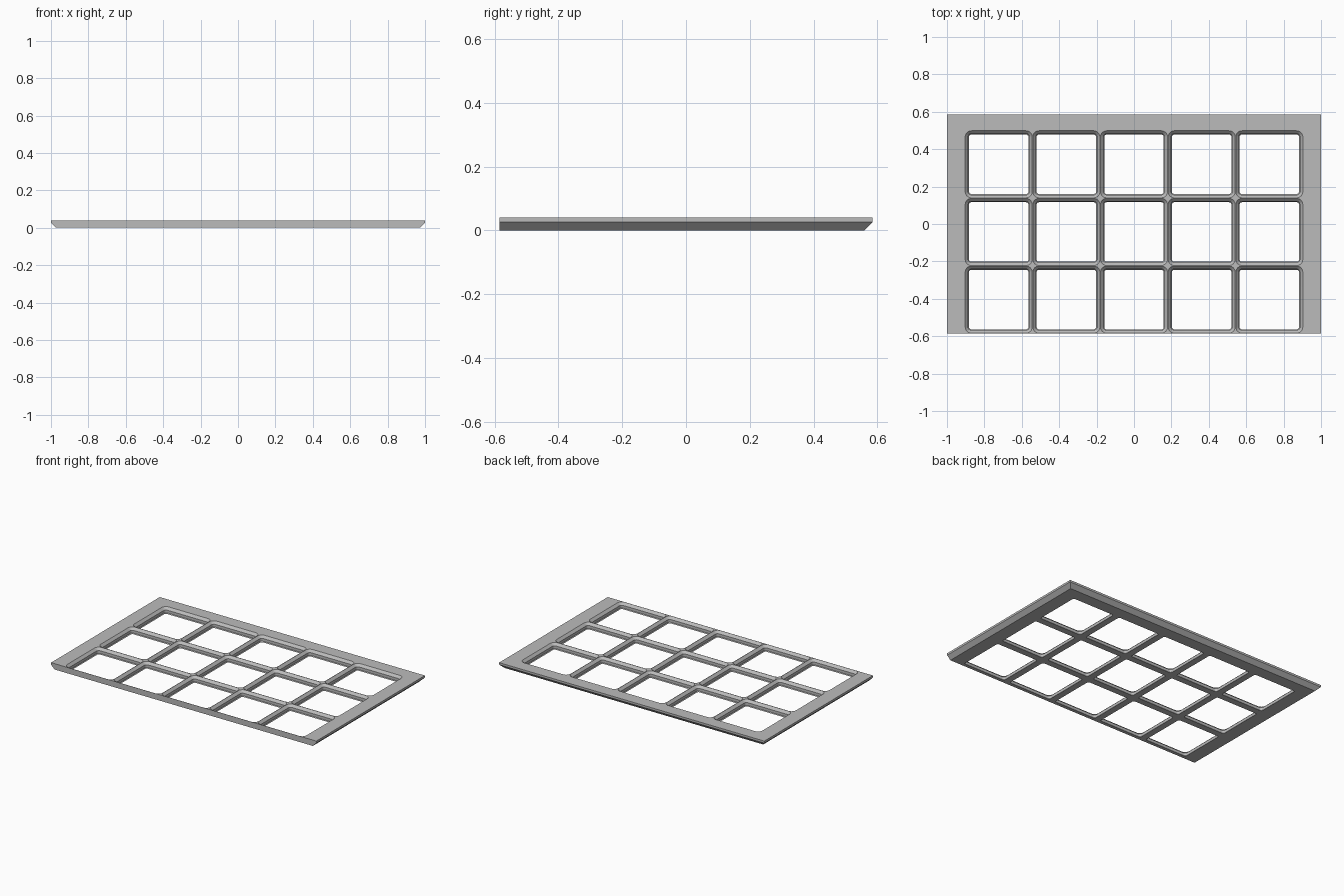
import bpy, bmesh, math

if "Cube" in bpy.data.objects:
    bpy.data.objects.remove(bpy.data.objects["Cube"], do_unlink=True)

HALF_X, HALF_Y, HEIGHT = 1.0, 0.585, 0.04
BEVEL = 0.026
PITCH, COLUMNS, ROWS = 0.3617, 5, 3

grey = bpy.data.materials.new("light grey")
grey.use_nodes = True
grey.diffuse_color = (0.5, 0.5, 0.5, 1)
grey.node_tree.nodes["Principled BSDF"].inputs["Base Color"].default_value = (0.5, 0.5, 0.5, 1)


def loft(bm, rings):
    """Skin a stack of matching rings and cap both ends."""
    loops = [[bm.verts.new(p) for p in ring] for ring in rings]
    n = len(loops[0])
    for low, high in zip(loops, loops[1:]):
        for i in range(n):
            j = (i + 1) % n
            bm.faces.new((low[i], low[j], high[j], high[i]))
    bm.faces.new(loops[0][::-1])
    bm.faces.new(loops[-1])


def make_object(name, bm):
    bmesh.ops.recalc_face_normals(bm, faces=bm.faces)
    mesh = bpy.data.meshes.new(name)
    bm.to_mesh(mesh)
    bm.free()
    mesh.materials.append(grey)
    obj = bpy.data.objects.new(name, mesh)
    bpy.context.collection.objects.link(obj)
    return obj


def slab_ring(inset, z):
    x, back = HALF_X - inset, HALF_Y - inset
    return [(-x, -HALF_Y, z), (x, -HALF_Y, z), (x, back, z), (-x, back, z)]


def well_ring(cx, cy, inset, z, steps=6):
    """Rounded square whose corner radius shrinks with the inset."""
    half = PITCH / 2 - inset
    radius = 0.0345 - inset
    core = half - radius
    points = []
    for k, (sx, sy) in enumerate([(1, 1), (-1, 1), (-1, -1), (1, -1)]):
        for s in range(steps + 1):
            a = math.pi / 2 * (k + s / steps)
            points.append((cx + sx * core + radius * math.cos(a),
                           cy + sy * core + radius * math.sin(a), z))
    return points


# Slab with undercut left, right and back edges
bm = bmesh.new()
loft(bm, [slab_ring(BEVEL, 0), slab_ring(0, BEVEL), slab_ring(0, HEIGHT)])
plate = make_object("grid_plate", bm)

# Stepped wells: (inset, height) from below the slab to above it
profile = [(0.022, -0.01), (0.022, 0), (0.0175, 0.0055),
           (0.0175, 0.024), (0.0015, HEIGHT), (0.0015, HEIGHT + 0.01)]
bm = bmesh.new()
for col in range(COLUMNS):
    for row in range(ROWS):
        cx = (col - (COLUMNS - 1) / 2) * PITCH
        cy = -HALF_Y + (row + 0.5) * PITCH
        loft(bm, [well_ring(cx, cy, inset, z) for inset, z in profile])
cutter = make_object("well_cutter", bm)
cutter.hide_render = True

# Cut the wells and drop the cutter
cut = plate.modifiers.new("wells", "BOOLEAN")
cut.operation = "DIFFERENCE"
cut.solver = "EXACT"
cut.object = cutter
bpy.ops.object.select_all(action="DESELECT")
plate.select_set(True)
bpy.context.view_layer.objects.active = plate
bpy.ops.object.modifier_apply(modifier=cut.name)
bpy.data.objects.remove(cutter, do_unlink=True)
bpy.ops.object.shade_smooth_by_angle(angle=math.radians(25))
